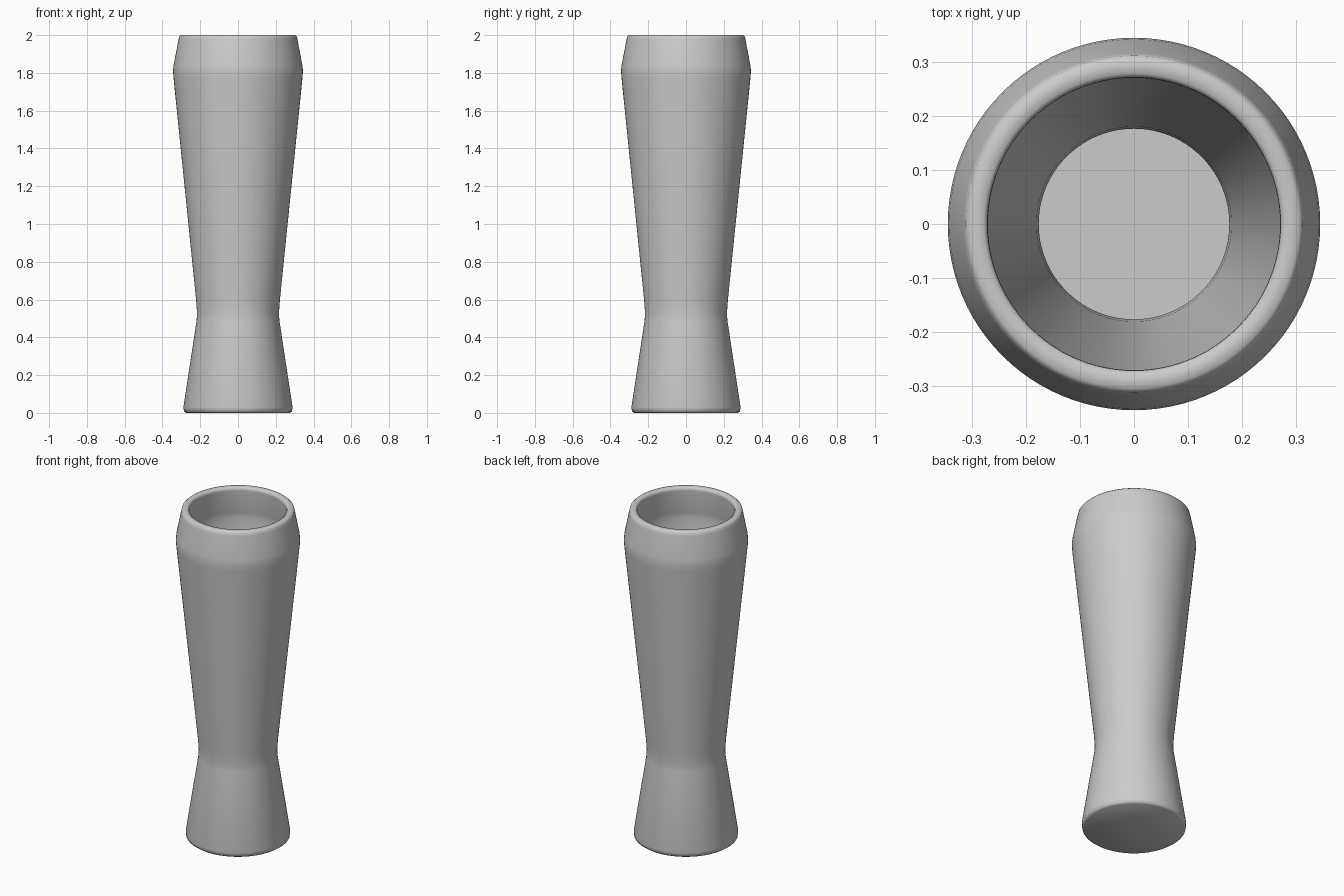
import bpy, bmesh, math

if "Cube" in bpy.data.objects:
    bpy.data.objects.remove(bpy.data.objects["Cube"])

SEGMENTS = 96

def lathe(name, profile):
    """Revolve an (r, z) profile that starts and ends on the z axis."""
    bm = bmesh.new()
    verts = [bm.verts.new((r, 0, z)) for r, z in profile]
    edges = [bm.edges.new(pair) for pair in zip(verts, verts[1:])]
    bmesh.ops.spin(bm, geom=verts + edges, cent=(0, 0, 0), axis=(0, 0, 1),
                   angle=math.tau, steps=SEGMENTS, use_merge=True)
    bmesh.ops.remove_doubles(bm, verts=bm.verts, dist=1e-4)
    bmesh.ops.recalc_face_normals(bm, faces=bm.faces)
    mesh = bpy.data.meshes.new(name)
    bm.to_mesh(mesh)
    bm.free()
    obj = bpy.data.objects.new(name, mesh)
    bpy.context.collection.objects.link(obj)
    bpy.context.view_layer.objects.active = obj
    obj.select_set(True)
    bpy.ops.object.shade_smooth_by_angle(angle=math.radians(50))
    return obj

# Outer wall: base, flared foot, waist, shoulder, lip
outer = [(0, 0), (0.275, 0), (0.286, 0.008), (0.289, 0.03),
         (0.219, 0.49), (0.217, 0.53), (0.222, 0.60),
         (0.341, 1.77), (0.344, 1.81), (0.341, 1.84),
         (0.315, 1.975), (0.311, 1.993), (0.303, 2.0)]

# Inner wall: follows the outside with an even thickness
inner = [(0.278, 2.0), (0.271, 1.993), (0.270, 1.98),
         (0.300, 1.83), (0.302, 1.81), (0.300, 1.77),
         (0.180, 0.60), (0.176, 0.53), (0.178, 0.49),
         (0.244, 0.05), (0.236, 0.04), (0, 0.04)]

lathe("tall_vase", outer + inner)
